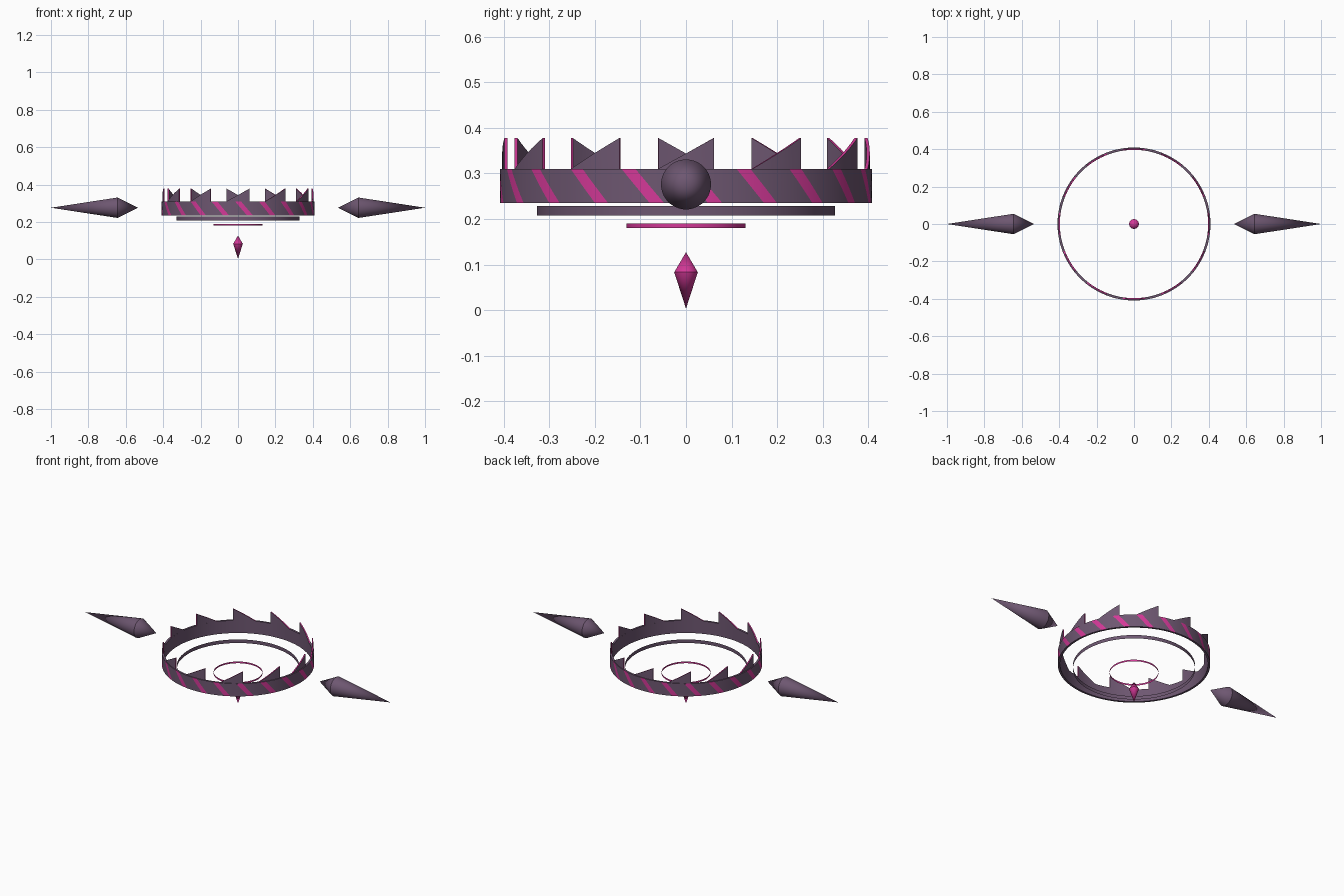
import bpy, bmesh
from math import cos, sin, pi, radians
from mathutils import Matrix

cube = bpy.data.objects.get("Cube")
if cube:
    bpy.data.objects.remove(cube, do_unlink=True)


def material(name, color):
    m = bpy.data.materials.new(name)
    m.use_nodes = True
    m.diffuse_color = color
    m.node_tree.nodes["Principled BSDF"].inputs["Base Color"].default_value = color
    return m


PURPLE = material("dusky purple", (0.155, 0.095, 0.165, 1))
PINK = material("hot pink", (0.65, 0.04, 0.31, 1))


def finish(name, bm, mats, closed=True):
    bmesh.ops.remove_doubles(bm, verts=bm.verts, dist=1e-5)
    if closed:
        bmesh.ops.recalc_face_normals(bm, faces=bm.faces)
    mesh = bpy.data.meshes.new(name)
    bm.to_mesh(mesh)
    bm.free()
    for m in mats:
        mesh.materials.append(m)
    ob = bpy.data.objects.new(name, mesh)
    bpy.context.collection.objects.link(ob)
    bpy.ops.object.select_all(action='DESELECT')
    ob.select_set(True)
    bpy.context.view_layer.objects.active = ob
    bpy.ops.object.shade_smooth_by_angle(angle=radians(30))
    return ob


def lathe(profile, segs, twist=lambda z: 0, rule=lambda col, row: 0):
    """Spin (radius, z) points around z; twist shears columns, rule picks the colour."""
    bm = bmesh.new()
    rings = []
    for r, z in profile:
        angles = [2 * pi * (i - 0.5) / segs + twist(z) for i in range(segs)]
        rings.append([bm.verts.new((r * cos(a), r * sin(a), z)) for a in angles])
    for row, (low, high) in enumerate(zip(rings, rings[1:])):
        for i in range(segs):
            j = (i + 1) % segs
            f = bm.faces.new((low[i], low[j], high[j], high[i]))
            f.material_index = rule(i, row)
    return bm


# Crown band with slanted stripes on its outer wall
BOTTOM, TOP, TIP = 0.235, 0.31, 0.378
OUTER, INNER, ROWS = 0.409, 0.397, 4
levels = [BOTTOM + (TOP - BOTTOM) * k / ROWS for k in range(ROWS + 1)]
wall = [(OUTER, z) for z in levels] + [(INNER, z) for z in reversed(levels)]
wall.append(wall[0])
band = lathe(wall, 80,
             twist=lambda z: radians(9) * (TOP - z) / (TOP - BOTTOM),
             rule=lambda col, row: int(col % 4 == 0 and row < ROWS))
finish("crown_band", band, [PURPLE, PINK])

# Curved sawtooth points standing on the band, with coloured edges
STEPS = 6
for k in range(12):
    bm = bmesh.new()
    sections = []
    for i in range(STEPS + 1):
        t = i / STEPS
        a = radians(30 * k - 8.8 + 17.6 * t)
        z = TOP + (TIP - TOP) * t
        sections.append([bm.verts.new((r * cos(a), r * sin(a), h)) for r, h in
                         ((0.404, TOP), (0.404, z), (INNER, z), (INNER, TOP))])
    for s, e in zip(sections, sections[1:]):
        for n in range(4):
            m = (n + 1) % 4
            f = bm.faces.new((s[n], s[m], e[m], e[n]))
            f.material_index = int(n == 1)
    bm.faces.new(sections[-1]).material_index = 1
    finish(f"crown_tooth_{k + 1}", bm, [PURPLE, PINK])

# Thin hoops below the band
for name, r, z0, z1, mat in (("middle_hoop", 0.328, 0.208, 0.229, PURPLE),
                             ("inner_hoop", 0.131, 0.18, 0.19, PINK)):
    finish(name, lathe([(r, z0), (r, z1)], 64), [mat], closed=False)

# Hanging gem
finish("hanging_gem", lathe([(0, 0.003), (0.026, 0.083), (0, 0.127)], 32), [PINK])

# Floating side spikes, pointing outwards
for side, name in ((1, "left_spike"), (-1, "right_spike")):
    bm = lathe([(0, 0.535), (0.055, 0.643), (0, 1.0)], 32)
    bm.transform(Matrix.Translation((0, 0, 0.276)) @ Matrix.Rotation(side * pi / 2, 4, 'Y'))
    finish(name, bm, [PURPLE])
